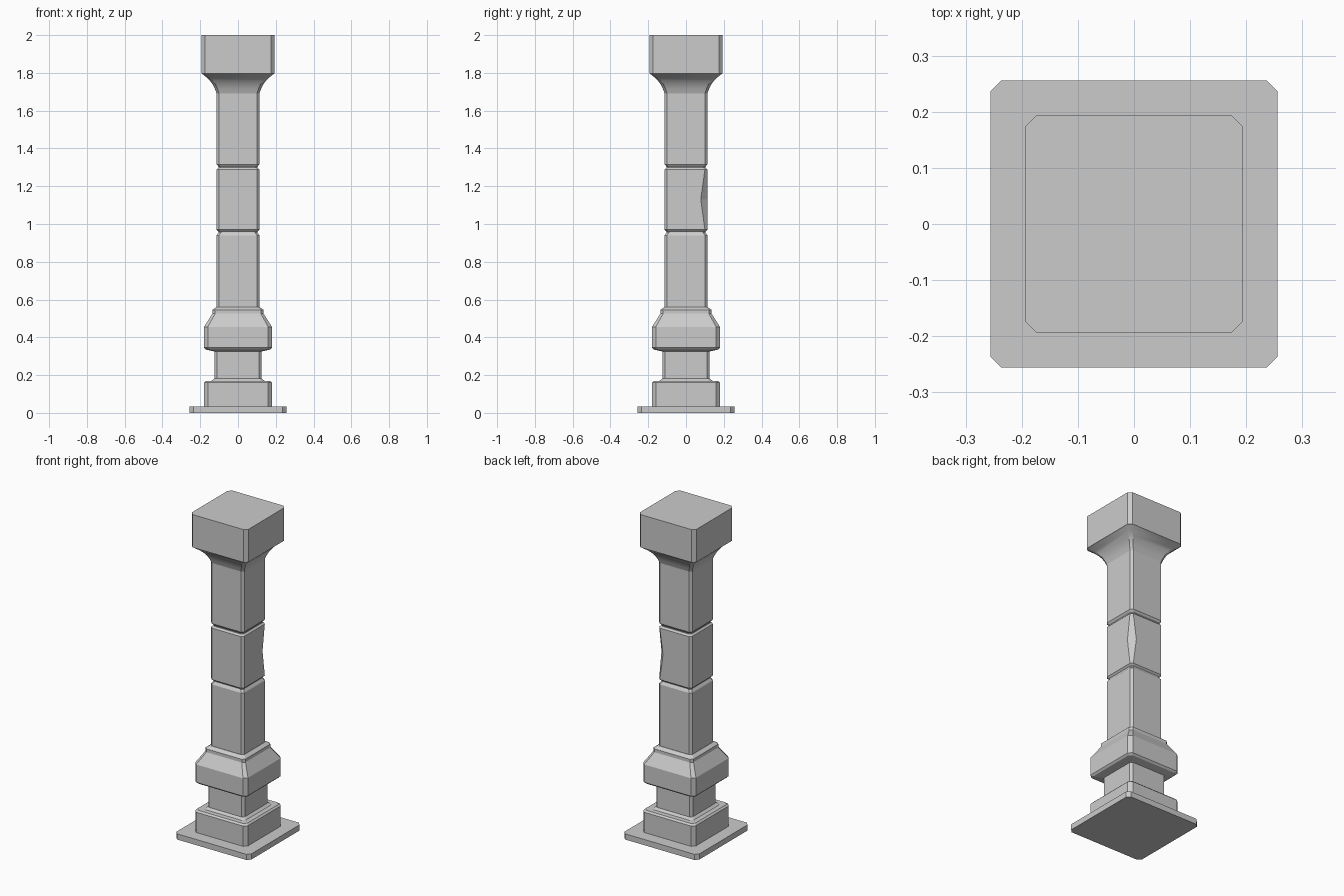
import bpy, bmesh

if "Cube" in bpy.data.objects:
    bpy.data.objects.remove(bpy.data.objects["Cube"])


def ring_points(half, cham, back_right=None):
    """Square outline with cut corners; the back right corner may be cut deeper."""
    pts = []
    for sx, sy, x_first in ((1, 1, True), (-1, 1, False), (-1, -1, True), (1, -1, False)):
        c = back_right if back_right and (sx, sy) == (1, 1) else cham
        on_x = (sx * half, sy * (half - c))
        on_y = (sx * (half - c), sy * half)
        pts += [on_x, on_y] if x_first else [on_y, on_x]
    return pts


def loft(name, rings, smooth=False):
    """Stack of rings (z, half width, corner cut[, back right cut]) with capped ends."""
    bm = bmesh.new()
    loops = [[bm.verts.new((x, y, r[0])) for x, y in ring_points(*r[1:])] for r in rings]
    for a, b in zip(loops, loops[1:]):
        for i in range(8):
            j = (i + 1) % 8
            bm.faces.new((a[i], a[j], b[j], b[i]))
    bm.faces.new(loops[0][::-1])
    bm.faces.new(loops[-1])
    bmesh.ops.recalc_face_normals(bm, faces=bm.faces)
    mesh = bpy.data.meshes.new(name)
    bm.to_mesh(mesh)
    bm.free()
    obj = bpy.data.objects.new(name, mesh)
    bpy.context.collection.objects.link(obj)
    if smooth:
        bpy.context.view_layer.objects.active = obj
        obj.select_set(True)
        bpy.ops.object.shade_smooth_by_angle(angle=0.5)
        obj.select_set(False)
    return obj


# Floor plate
loft("floor_plate", [(0, 0.256, 0.02), (0.035, 0.256, 0.02)])

# Pedestal: lower block, neck, upper block and sloped shoulder
loft("pedestal", [
    (0.035, 0.18, 0.02), (0.16, 0.18, 0.02), (0.17, 0.17, 0.018),
    (0.17, 0.14, 0.016), (0.182, 0.125, 0.014),
    (0.325, 0.125, 0.014), (0.327, 0.133, 0.014), (0.335, 0.17, 0.018),
    (0.345, 0.18, 0.02), (0.455, 0.18, 0.02),
    (0.525, 0.136, 0.015), (0.545, 0.136, 0.015), (0.56, 0.115, 0.013)])

# Shaft with two grooves and a chipped back right corner
S, C, G = 0.113, 0.013, 0.103
shaft = [(0.55, S, C), (0.94, S, C), (0.955, G, C), (0.96, G, C), (0.97, S, C),
         (1.13, S, C, 0.035),
         (1.288, S, C), (1.298, G, C), (1.303, G, C), (1.316, S, C), (1.69, S, C)]
loft("shaft", shaft)

# Curved flare under the capital
loft("capital_flare", [
    (1.69, S, C), (1.715, 0.122, 0.014), (1.738, 0.133, 0.015), (1.758, 0.148, 0.017),
    (1.775, 0.165, 0.019), (1.787, 0.18, 0.02), (1.797, 0.192, 0.02)], smooth=True)

# Capital block
loft("capital_block", [(1.797, 0.194, 0.02), (2.0, 0.194, 0.02)])
